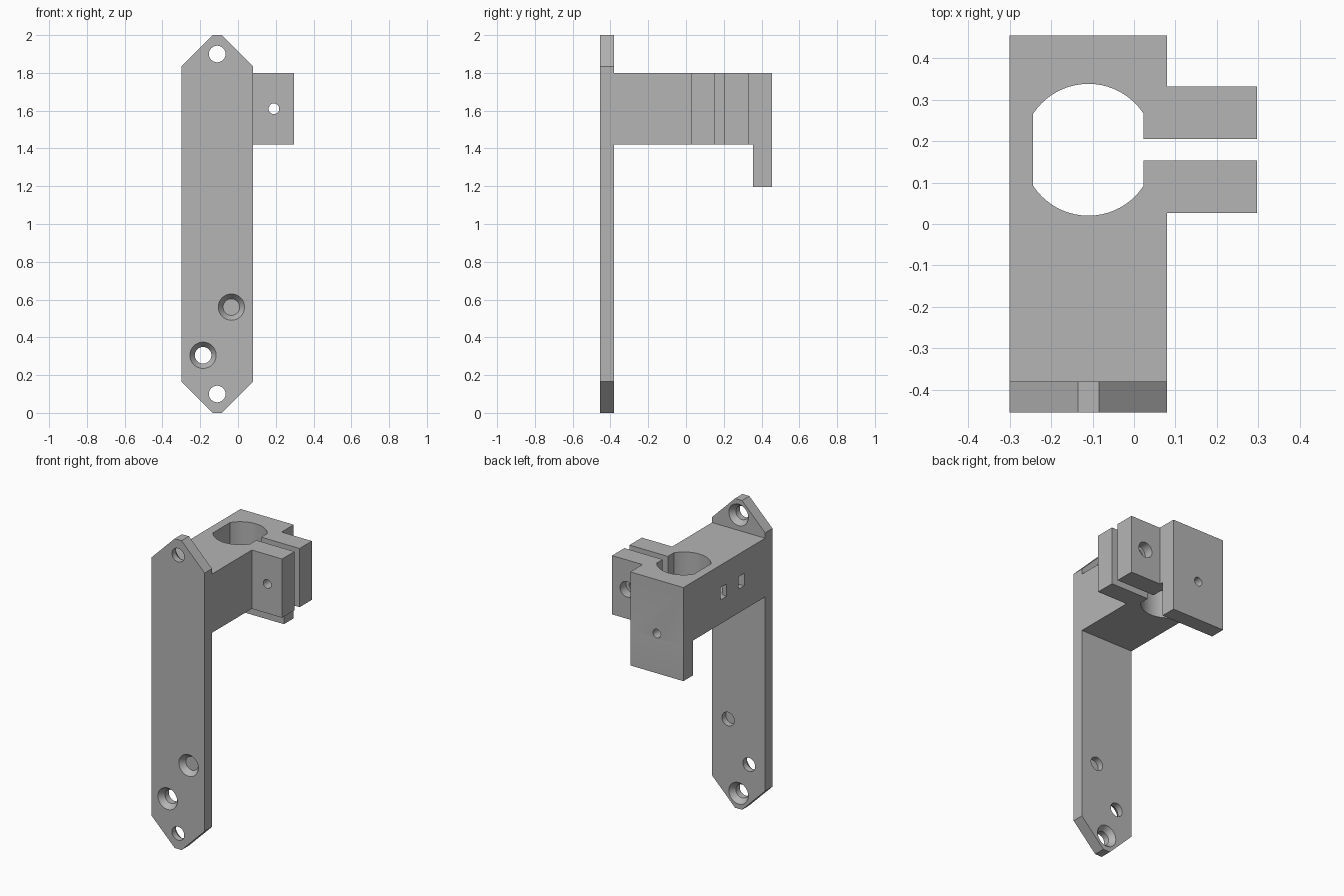
import bpy, bmesh
from math import pi, sin, cos, atan2, sqrt
from mathutils import Matrix, Vector

cube = bpy.data.objects.get("Cube")
if cube:
    bpy.data.objects.remove(cube, do_unlink=True)

grey = bpy.data.materials.new("plain grey")
grey.use_nodes = True
grey.diffuse_color = (0.46, 0.46, 0.46, 1)
grey.node_tree.nodes["Principled BSDF"].inputs["Base Color"].default_value = grey.diffuse_color


def make(name, bm):
    bmesh.ops.recalc_face_normals(bm, faces=bm.faces[:])
    mesh = bpy.data.meshes.new(name)
    bm.to_mesh(mesh)
    bm.free()
    mesh.materials.append(grey)
    obj = bpy.data.objects.new(name, mesh)
    bpy.context.collection.objects.link(obj)
    return obj


def prism(name, points, vector):
    """Extrude a flat outline along a vector."""
    bm = bmesh.new()
    face = bm.faces.new([bm.verts.new(p) for p in points])
    new = bmesh.ops.extrude_face_region(bm, geom=[face])["geom"]
    bmesh.ops.translate(bm, vec=Vector(vector),
                        verts=[v for v in new if isinstance(v, bmesh.types.BMVert)])
    return make(name, bm)


def cone(x, z, y0, y1, r0, r1):
    """Round cutter running along y."""
    bm = bmesh.new()
    place = Matrix.Translation((x, (y0 + y1) / 2, z)) @ Matrix.Rotation(-pi / 2, 4, 'X')
    bmesh.ops.create_cone(bm, cap_ends=True, segments=40, radius1=r0, radius2=r1,
                          depth=y1 - y0, matrix=place)
    return make("cutter", bm)


def combine(obj, other, operation):
    mod = obj.modifiers.new("combine", 'BOOLEAN')
    mod.operation, mod.solver, mod.object = operation, 'EXACT', other
    bpy.context.view_layer.objects.active = obj
    bpy.ops.object.modifier_apply(modifier=mod.name)
    bpy.data.objects.remove(other, do_unlink=True)


def arc(cx, cy, r, a0, a1, n):
    return [(cx + r * cos(a0 + (a1 - a0) * i / n), cy + r * sin(a0 + (a1 - a0) * i / n))
            for i in range(n + 1)]


LEFT, RIGHT, MID = -0.3, 0.08, -0.11
FRONT, PLATE_BACK, BACK = -0.455, -0.38, 0.455
LOW, HIGH = 1.42, 1.8

# Tall mounting plate with chamfered ends
half = [(LEFT, 0.165), (MID - 0.025, 0), (MID + 0.025, 0), (RIGHT, 0.165)]
outline = half + [(x, 2 - z) for x, z in reversed(half)]
body = prism("clamp_bracket", [(x, FRONT, z) for x, z in outline], (0, PLATE_BACK - FRONT, 0))

# Arm ending in a split clamp: flat-sided bore, slit and two lugs
r, cy, flat = 0.159, 0.179, 0.133
a = atan2(sqrt(r * r - flat * flat), flat)
slit, lug, tip = 0.026, 0.152, 0.297
bore = arc(MID, cy, r, a, pi - a, 20) + arc(MID, cy, r, pi + a, 2 * pi - a, 20)
arm = [(LEFT, PLATE_BACK), (LEFT, BACK), (RIGHT, BACK), (RIGHT, cy + lug),
       (tip, cy + lug), (tip, cy + slit), (MID + flat, cy + slit)]
arm += bore
arm += [(MID + flat, cy - slit), (tip, cy - slit), (tip, cy - lug),
        (RIGHT, cy - lug), (RIGHT, PLATE_BACK)]
combine(body, prism("arm", [(x, y, LOW) for x, y in arm], (0, 0, HIGH - LOW)), 'UNION')

# Tab hanging below the rear of the clamp
tab = [(LEFT, 0.355), (RIGHT, 0.355), (RIGHT, BACK), (LEFT, BACK)]
combine(body, prism("tab", [(x, y, 1.195) for x, y in tab], (0, 0, LOW - 1.195)), 'UNION')

# Plate holes: end holes countersunk from behind, inner ones from the front
for x, z, behind in [(MID, 1.9, True), (MID, 0.1, True),
                     (-0.035, 0.56, False), (-0.185, 0.305, False)]:
    combine(body, cone(x, z, -0.5, -0.3, 0.044, 0.044), 'DIFFERENCE')
    if behind:
        sink = cone(x, z, PLATE_BACK - 0.035, PLATE_BACK + 0.01, 0.044, 0.077)
    else:
        sink = cone(x, z, FRONT - 0.01, FRONT + 0.035, 0.077, 0.044)
    combine(body, sink, 'DIFFERENCE')

# Clamp screw hole with a counterbore in the rear lug, and the tab screw hole
combine(body, cone(0.19, 1.61, 0, 0.35, 0.028, 0.028), 'DIFFERENCE')
combine(body, cone(0.19, 1.61, 0.27, 0.35, 0.05, 0.05), 'DIFFERENCE')
combine(body, cone(MID, 1.452, 0.3, 0.5, 0.028, 0.028), 'DIFFERENCE')

# Curved tie channel opening as two slots on the side of the arm
ring = arc(LEFT, -0.045, 0.122, -pi / 2, pi / 2, 16)
ring += [(LEFT - 0.05, 0.077), (LEFT - 0.05, 0.016)]
ring += arc(LEFT, -0.045, 0.061, pi / 2, -pi / 2, 16)
ring += [(LEFT - 0.05, -0.106), (LEFT - 0.05, -0.167)]
combine(body, prism("channel", [(x, y, 1.575) for x, y in ring], (0, 0, 0.08)), 'DIFFERENCE')

# Smooth the round walls, keep the machined edges sharp
bpy.ops.object.select_all(action='DESELECT')
body.select_set(True)
bpy.context.view_layer.objects.active = body
bpy.ops.object.shade_smooth_by_angle(angle=pi / 9)
